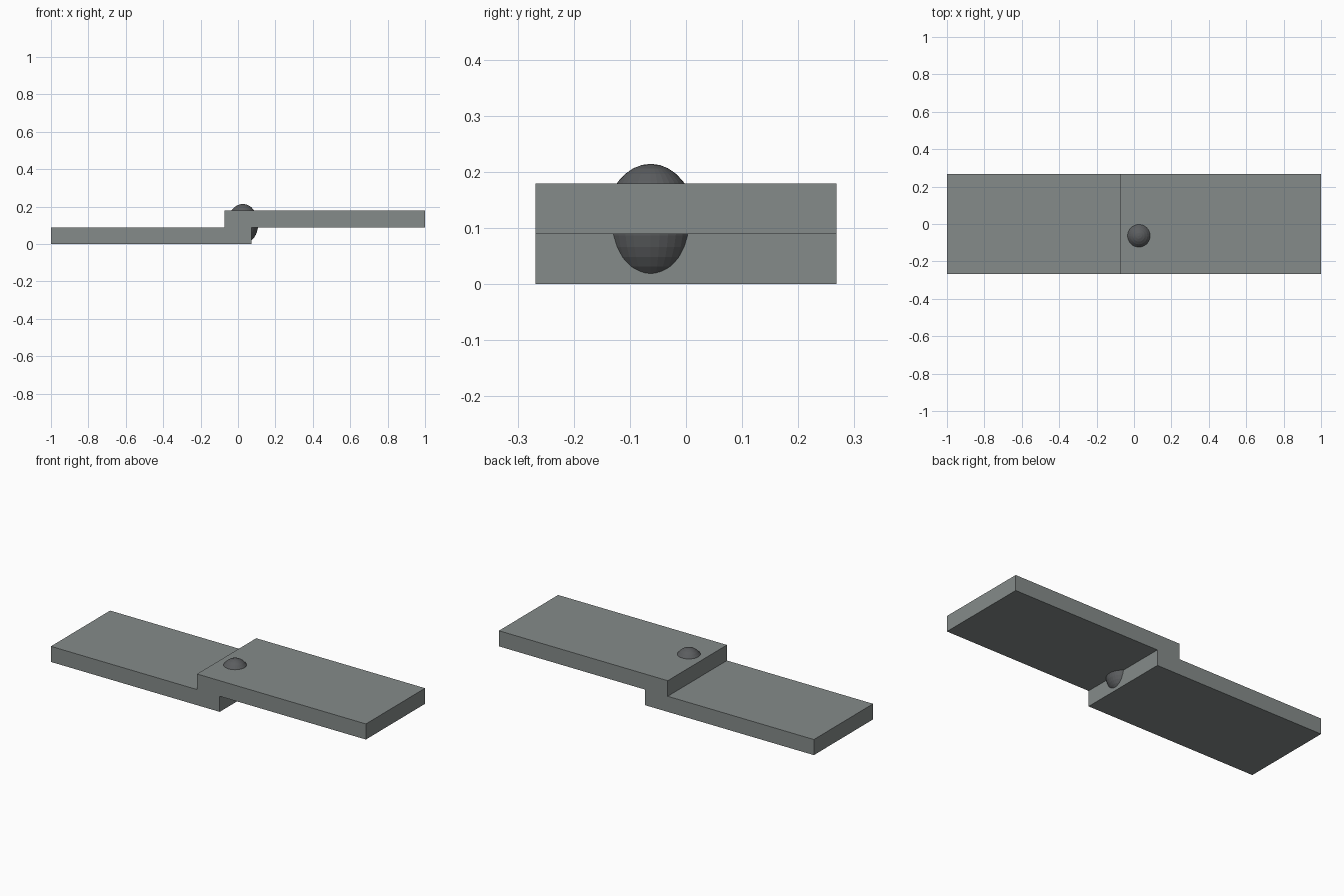
import bpy

if "Cube" in bpy.data.objects:
    bpy.data.objects.remove(bpy.data.objects["Cube"])

HALF_WIDTH, THICK, LAP = 0.2685, 0.0895, 0.072


def material(name, color):
    mat = bpy.data.materials.new(name)
    mat.diffuse_color = color
    mat.use_nodes = True
    mat.node_tree.nodes["Principled BSDF"].inputs["Base Color"].default_value = mat.diffuse_color
    return mat


def plate(name, x0, x1, z0, mat):
    bpy.ops.mesh.primitive_cube_add(size=1, location=((x0 + x1) / 2, 0, z0 + THICK / 2))
    ob = bpy.context.object
    ob.name = name
    ob.scale = (x1 - x0, 2 * HALF_WIDTH, THICK)
    bpy.ops.object.transform_apply(location=False, rotation=False, scale=True)
    ob.data.materials.append(mat)
    return ob


plate_grey = material("plate_grey", (0.235, 0.26, 0.255, 1))
rivet_grey = material("rivet_grey", (0.105, 0.11, 0.115, 1))

# Two overlapping flat plates forming a lap joint
plate("lower_plate", -1, LAP, 0, plate_grey)
plate("upper_plate", -LAP, 1, THICK, plate_grey)

# Faceted, vertically stretched rivet through the overlap
bpy.ops.mesh.primitive_uv_sphere_add(segments=32, ring_count=16, radius=1,
                                     location=(0.026, -0.063, 0.1072))
rivet = bpy.context.object
rivet.name = "rivet"
rivet.scale = (0.082, 0.082, 0.107)
bpy.ops.object.transform_apply(location=False, rotation=False, scale=True)
rivet.data.materials.append(rivet_grey)
